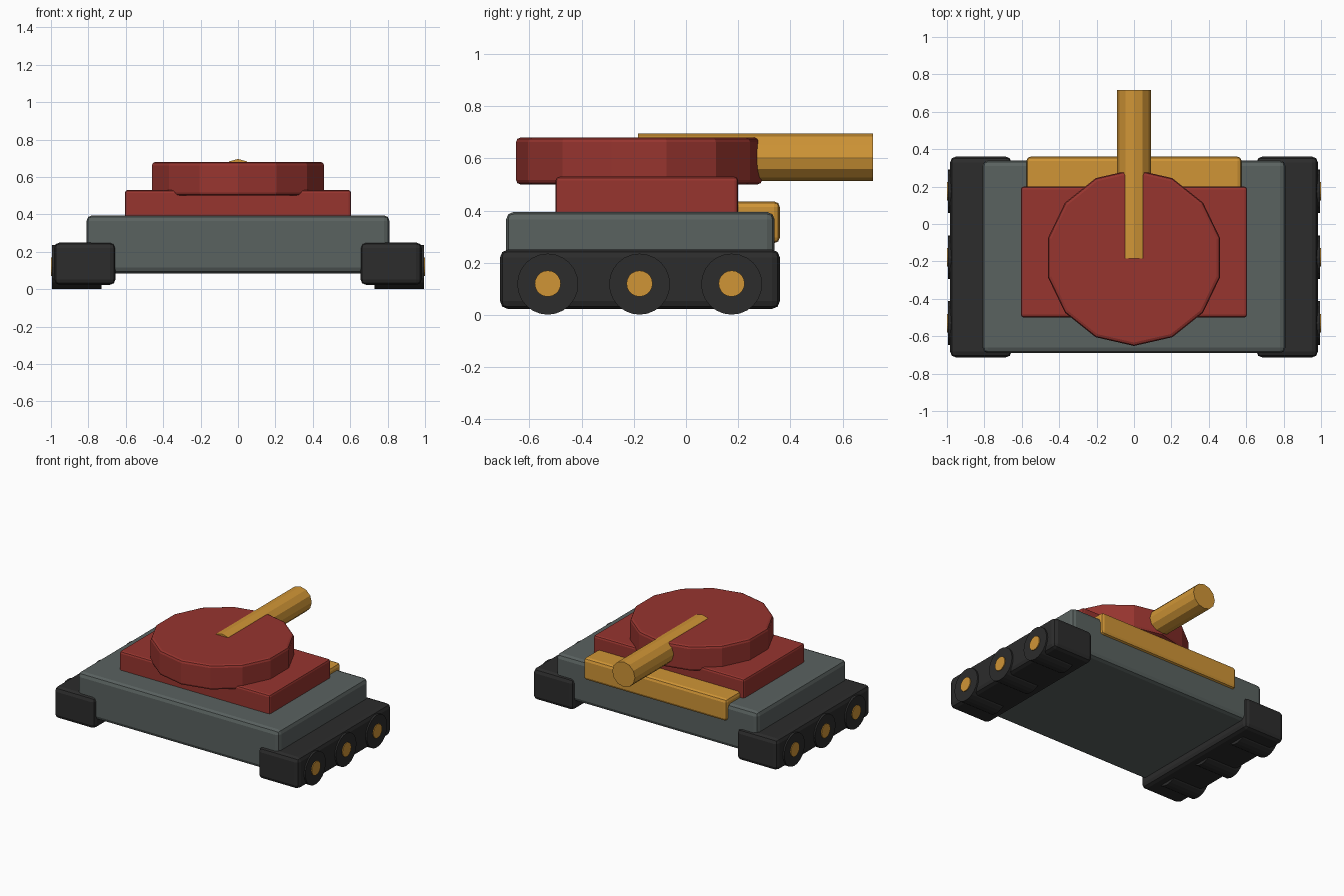
import bpy, math

old = bpy.data.objects.get("Cube")
if old:
    bpy.data.objects.remove(old, do_unlink=True)


def material(name, rgb):
    m = bpy.data.materials.new(name)
    m.use_nodes = True
    m.diffuse_color = (*rgb, 1)
    m.node_tree.nodes["Principled BSDF"].inputs["Base Color"].default_value = (*rgb, 1)
    return m


GREY = material("armour grey", (0.102, 0.122, 0.117))
RED = material("turret red", (0.31, 0.035, 0.028))
GOLD = material("brass gold", (0.63, 0.30, 0.037))
BLACK = material("track black", (0.025, 0.025, 0.025))


def finish(ob, name, mat, bevel):
    ob.name = name
    ob.data.materials.append(mat)
    if bevel:
        mod = ob.modifiers.new("rounded edges", 'BEVEL')
        mod.width = bevel
        mod.segments = 2
        mod.limit_method = 'ANGLE'
        mod.angle_limit = math.radians(40)
    return ob


def box(name, mat, x, y, z, bevel):
    """Box spanning the given (low, high) ranges."""
    spans = (x, y, z)
    bpy.ops.mesh.primitive_cube_add(size=1, location=[(a + b) / 2 for a, b in spans])
    ob = bpy.context.object
    ob.scale = [b - a for a, b in spans]
    bpy.ops.object.transform_apply(location=False, rotation=False, scale=True)
    return finish(ob, name, mat, bevel)


def cylinder(name, mat, sides, radius, depth, centre, rotation=(0, 0, 0), bevel=0):
    bpy.ops.mesh.primitive_cylinder_add(vertices=sides, radius=radius, depth=depth,
                                        location=centre, rotation=rotation)
    return finish(bpy.context.object, name, mat, bevel)


# Hull, deck and rear engine box
box("hull", GREY, (-0.81, 0.81), (-0.69, 0.34), (0.085, 0.395), 0.03)
box("deck", RED, (-0.605, 0.605), (-0.5, 0.2), (0.3, 0.53), 0.015)
box("engine_box", GOLD, (-0.575, 0.575), (0.1, 0.36), (0.275, 0.435), 0.022)

# Turret disc and gun barrel
cylinder("turret", RED, 14, 0.472, 0.18, (0, -0.18, 0.59), bevel=0.018)
cylinder("gun_barrel", GOLD, 12, 0.091, 0.9, (0, 0.266, 0.605), (math.pi / 2, 0, 0))

# Tracks, wheels and hubs on both sides
for side, sign in (("left", 1), ("right", -1)):
    box(side + "_track", BLACK, sorted((0.655 * sign, 0.983 * sign)),
        (-0.713, 0.36), (0.023, 0.25), 0.03)
    for place, y in (("front", -0.53), ("middle", -0.178), ("rear", 0.175)):
        turn = (0, math.pi / 2, 0)
        cylinder(f"{side}_{place}_wheel", BLACK, 24, 0.117, 0.264,
                 (0.862 * sign, y, 0.118), turn)
        cylinder(f"{side}_{place}_hub", GOLD, 20, 0.05, 0.1,
                 (0.95 * sign, y, 0.12), turn)
